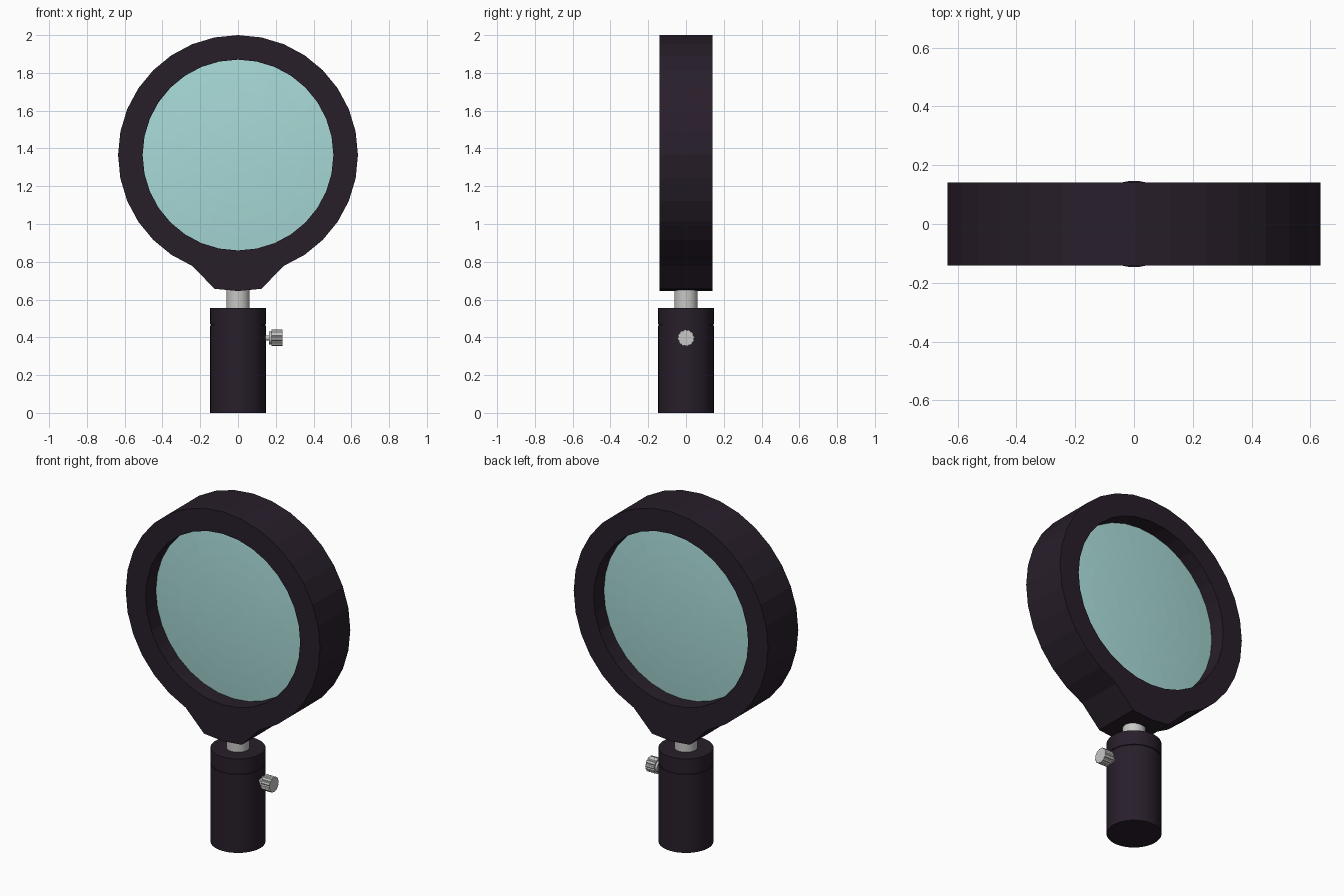
import bpy, bmesh
from math import sin, cos, pi, radians
from mathutils import Matrix, Vector

cube = bpy.data.objects.get("Cube")
if cube:
    bpy.data.objects.remove(cube, do_unlink=True)


def material(name, rgb, rough=0.5):
    m = bpy.data.materials.new(name)
    m.use_nodes = True
    m.diffuse_color = (*rgb, 1)
    bsdf = m.node_tree.nodes["Principled BSDF"]
    bsdf.inputs["Base Color"].default_value = (*rgb, 1)
    bsdf.inputs["Roughness"].default_value = rough
    return m


dark = material("dark plum plastic", (0.021, 0.013, 0.023))
glass = material("pale teal glass", (0.39, 0.70, 0.68))
metal = material("grey metal", (0.57, 0.57, 0.56))

TURN = {
    "z": Matrix.Identity(4),
    "y": Matrix.Rotation(radians(90), 4, "X"),
    "x": Matrix.Rotation(radians(90), 4, "Y"),
}


def lathe(name, profile, mat, axis="z", at=(0, 0, 0), sides=32,
          closed=False, smooth=True, rib=1.0, edit=None):
    """Spin (radius, height) points round an axis; rib < 1 cuts grooves."""
    bm = bmesh.new()
    loops = []
    for r, h in profile:
        loop = []
        for i in range(sides):
            a = 2 * pi * i / sides
            k = r * (rib if i % 4 == 3 else 1)
            loop.append(bm.verts.new((k * cos(a), k * sin(a), h)))
        loops.append(loop)
    pairs = list(zip(loops, loops[1:]))
    if closed:
        pairs.append((loops[-1], loops[0]))
    for lo, hi in pairs:
        for i in range(sides):
            j = (i + 1) % sides
            bm.faces.new((lo[i], lo[j], hi[j], hi[i]))
    if not closed:
        bm.faces.new(loops[0])
        bm.faces.new(loops[-1])
    bm.transform(Matrix.Translation(Vector(at)) @ TURN[axis])
    if edit:
        edit(bm)
    bmesh.ops.recalc_face_normals(bm, faces=bm.faces)
    me = bpy.data.meshes.new(name)
    bm.to_mesh(me)
    bm.free()
    me.materials.append(mat)
    ob = bpy.data.objects.new(name, me)
    bpy.context.collection.objects.link(ob)
    if smooth:
        bpy.ops.object.select_all(action="DESELECT")
        ob.select_set(True)
        bpy.context.view_layer.objects.active = ob
        bpy.ops.object.shade_smooth_by_angle(angle=radians(30))


CENTRE = (0, 0, 1.365)


# Faceted ring, its lowest outer edges pulled down into a neck
def pull_neck(bm):
    for v in bm.verts:
        if abs(v.co.x) < 0.13 and v.co.z < 0.8:
            v.co.z -= 0.085


lathe("lens_ring", [(0.635, -0.141), (0.635, 0.141), (0.505, 0.141), (0.505, -0.141)],
      dark, "y", CENTRE, closed=True, smooth=False, edit=pull_neck)

# Gently biconvex lens, its rim set inside the ring
RIM, BULGE, STEPS = 0.045, 0.025, 6
cap = []
for i in range(STEPS + 1):
    t = 1 - i / (STEPS + 0.2)
    cap.append((0.505 * t, RIM + BULGE * (1 - t * t)))
lens_profile = [(r, -h) for r, h in reversed(cap)] + cap
lathe("lens", lens_profile, glass, "y", CENTRE, smooth=False)

# Handle with a fine groove below the collar
lathe("handle", [(0.147, 0), (0.147, 0.462), (0.143, 0.463), (0.143, 0.468),
                 (0.147, 0.469), (0.147, 0.555)], dark, sides=48)
lathe("post", [(0.062, 0.5), (0.062, 0.68)], metal)

# Side thumb screw: stem, shoulder and ribbed head
SCREW = (0, 0, 0.397)
lathe("screw_stem", [(0.014, 0.12), (0.014, 0.18)], metal, "x", SCREW, sides=16)
lathe("screw_shoulder", [(0.034, 0.165), (0.034, 0.185)], metal, "x", SCREW, sides=24)
lathe("screw_head", [(0.044, 0.178), (0.044, 0.235)], metal, "x", SCREW,
      sides=48, smooth=False, rib=0.9)
